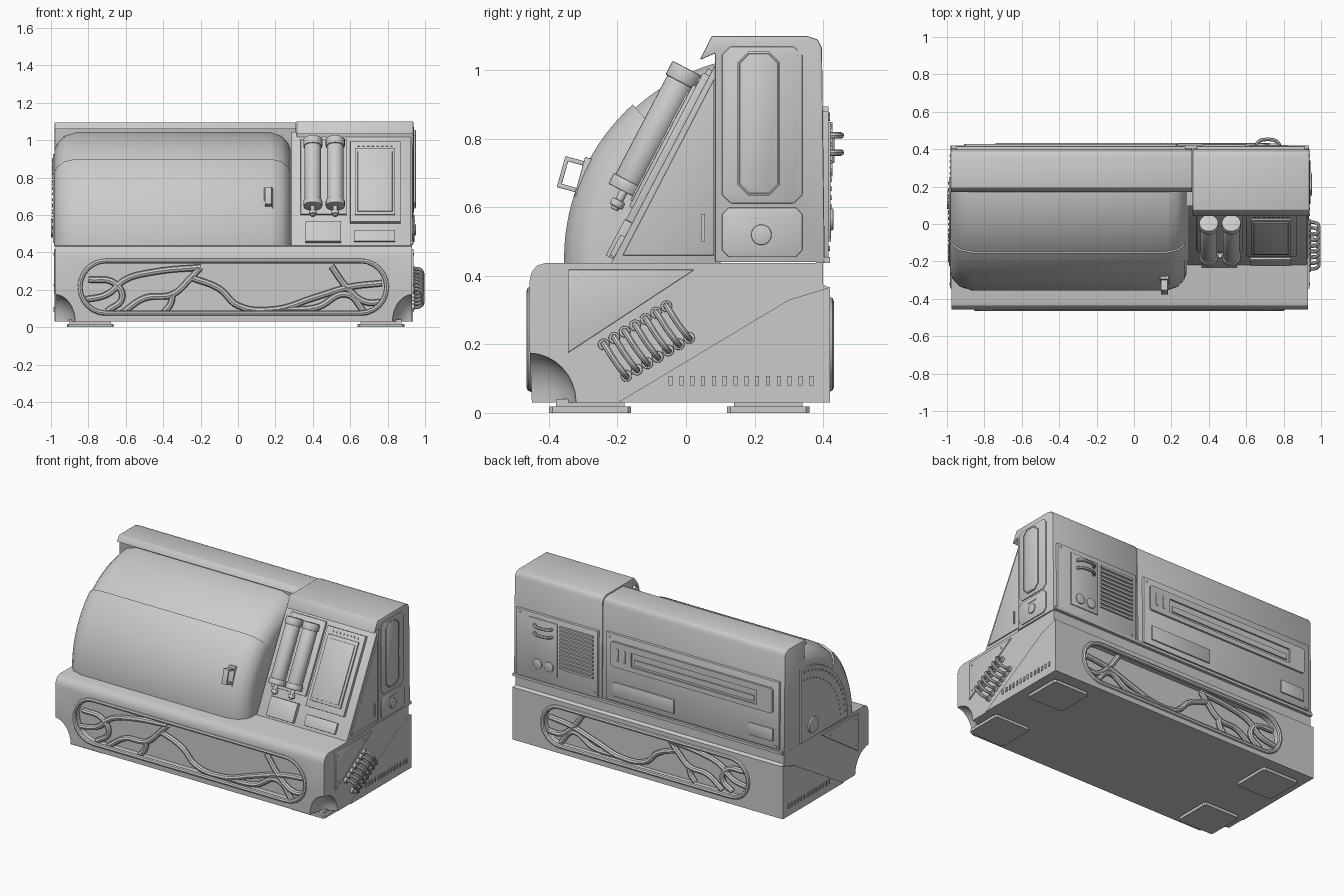
import bpy, bmesh, math
from mathutils import Matrix, Vector

if "Cube" in bpy.data.objects:
    bpy.data.objects.remove(bpy.data.objects["Cube"])

SLOPE = Matrix.Translation((0, -0.22, 0.44)) @ Matrix.Rotation(-0.483, 4, 'X')
ALL = bpy.context.collection


def mesh_obj(name, verts, faces, mat=None):
    me = bpy.data.meshes.new(name)
    me.from_pydata([mat @ Vector(v) if mat else v for v in verts], [], faces)
    bm = bmesh.new()
    bm.from_mesh(me)
    bmesh.ops.recalc_face_normals(bm, faces=bm.faces)
    bm.to_mesh(me)
    bm.free()
    o = bpy.data.objects.new(name, me)
    ALL.objects.link(o)
    return o


def prism(name, pts, axis, lo, hi, bevel=0, mat=None):
    put = {'x': lambda a, b, d: (d, a, b), 'y': lambda a, b, d: (a, d, b), 'z': lambda a, b, d: (a, b, d)}[axis]
    n = len(pts)
    verts = [put(a, b, d) for d in (lo, hi) for a, b in pts]
    faces = [list(range(n)), list(range(n, 2 * n))] + [[i, (i + 1) % n, n + (i + 1) % n, n + i] for i in range(n)]
    o = mesh_obj(name, verts, faces, mat)
    if bevel:
        m = o.modifiers.new('bevel', 'BEVEL')
        m.width, m.segments, m.limit_method = bevel, 2, 'ANGLE'
    return o


def rect(a0, a1, b0, b1, c=0.0):
    if not c:
        return [(a0, b0), (a1, b0), (a1, b1), (a0, b1)]
    return [(a0 + c, b0), (a1 - c, b0), (a1, b0 + c), (a1, b1 - c), (a1 - c, b1), (a0 + c, b1), (a0, b1 - c), (a0, b0 + c)]


def circle(a, b, r, n=24):
    return [(a + r * math.cos(2 * math.pi * i / n), b + r * math.sin(2 * math.pi * i / n)) for i in range(n)]


def stadium(a0, a1, b0, b1, n=12):
    r, m = (b1 - b0) / 2, (b0 + b1) / 2
    right = [(a1 - r + r * math.cos(t), m + r * math.sin(t)) for t in (math.pi * (i / n - .5) for i in range(n + 1))]
    return right + [(a0 + a1 - a, 2 * m - b) for a, b in right]


def tube(name, pts, r, cyclic=False, smooth=True, res=2):
    cu = bpy.data.curves.new(name, 'CURVE')
    cu.dimensions, cu.bevel_depth, cu.bevel_resolution, cu.resolution_u = '3D', r, res, 6
    cu.use_fill_caps = True
    sp = cu.splines.new('BEZIER' if smooth else 'POLY')
    ps = sp.bezier_points if smooth else sp.points
    ps.add(len(pts) - 1)
    for p, co in zip(ps, pts):
        p.co = co if smooth else (*co, 1)
        if smooth:
            p.handle_left_type = p.handle_right_type = 'AUTO'
    sp.use_cyclic_u = cyclic
    o = bpy.data.objects.new(name, cu)
    ALL.objects.link(o)
    return o


def sweep(name, prof, a0, a1, n, cy=0.25, cz=0.45):
    # turn an (x, radius) profile about the tank axis
    k = len(prof)
    ang = [math.radians(a0 + (a1 - a0) * i / n) for i in range(n + 1)]
    verts = [(x, cy - r * math.cos(t), cz + r * math.sin(t)) for t in ang for x, r in prof]
    faces = [[i * k + j, i * k + (j + 1) % k, (i + 1) * k + (j + 1) % k, (i + 1) * k + j] for i in range(n) for j in range(k)]
    return mesh_obj(name, verts, faces + [list(range(k)), list(range(n * k, n * k + k))])


def cut(o, cutter):
    m = o.modifiers.new('cut', 'BOOLEAN')
    m.operation, m.object, m.solver = 'DIFFERENCE', cutter, 'EXACT'
    bpy.context.view_layer.objects.active = o
    bpy.ops.object.modifier_apply(modifier='cut')
    bpy.data.objects.remove(cutter)


# base body with scooped front corners and window recesses
base = prism('base', [(-.45, .03), (-.457, .2), (-.457, .385), (-.45, .412), (-.435, .43), (-.41, .438), (.40, .438),
                      (.40, .375), (.42, .365), (.42, .03)], 'x', -.975, .93)
for x in (-.98, .935):
    bpy.ops.mesh.primitive_uv_sphere_add(segments=32, ring_count=16, radius=1, location=(x, -.46, .03))
    s = bpy.context.object
    s.scale = (.11, .14, .145)
    bpy.context.view_layer.update()
    cut(base, s)
cut(base, prism('front_window_cutter', stadium(-.84, .79, .08, .35), 'y', -.6, -.405))
cut(base, prism('back_window_cutter', stadium(-.73, .72, .08, .32), 'y', .375, .6))
for x in (-.79, .765):
    for y in (-.28, .24):
        prism('foot', rect(x - .125, x + .125, y - .12, y + .12, .01), 'z', 0, .018)
        prism('foot_plate', rect(x - .11, x + .11, y - .10, y + .10), 'z', .015, .04)

# window frames and branching lattice
BRANCHES = [[(-.83, .16), (-.7, .19), (-.6, .27), (-.45, .31), (-.2, .335)],
            [(-.62, .09), (-.5, .17), (-.35, .19), (-.26, .27), (-.2, .335)],
            [(-.25, .28), (-.1, .22), (0, .13), (.2, .11), (.4, .17), (.6, .23), (.77, .25)],
            [(.2, .11), (.42, .12), (.58, .19), (.68, .09)], [(-.8, .27), (-.66, .25), (-.62, .17), (-.7, .1)],
            [(.5, .34), (.58, .23), (.68, .15), (.78, .15)], [(-.4, .09), (-.36, .14), (-.35, .19)]]
for side, y, yb, k, dx, win in (('front', -.452, -.425, 1, 0, (-.845, .795, .075, .355)),
                                ('back', .418, .395, .88, .01, (-.735, .725, .075, .325))):
    tube(side + '_window_frame', [(a, y, b) for a, b in stadium(*win)], .014, True, False)
    for br in BRANCHES:
        tube(side + '_branch', [(x * k + dx, yb, .2 + (z - .215) * k) for x, z in br], .017)

# side plates, screws and vents on both ends of the base
for sg, xs in ((1, .93), (-1, -.975)):
    def side(name, pts, t, b=0, x0=xs, s=sg):
        return prism(name, pts, 'x', x0 - s * .01, x0 + s * t, b)
    side('lower_side_plate', [(-.2, .03), (.3, .33), (.42, .367), (.42, .03)], .006)
    side('corner_plate', [(-.345, .418), (.025, .418), (-.345, .175)], .008, .003)
    for y, z in ((-.32, .39), (-.06, .39), (-.32, .225)):
        side('screw', circle(y, z, .006, 10), .012)
    for i in range(14):
        y = -.045 + i * .0316
        side('side_vent', rect(y - .006, y + .006, .08, .108), .011)
# coiled hose on the right
for i in range(7):
    y, z = -.24 + i * .0305, .2 + i * .0185
    loop = [(.92, y, z), (.975, y + .004, z - .004), (.988, y + .032, z - .048), (.975, y + .062, z - .088), (.92, y + .066, z - .092)]
    tube('hose_loop', loop, .0095)
    for py, pz in ((y, z), (y + .066, z - .092)):
        prism('hose_socket', circle(py, pz, .017, 16), 'x', .92, .945, .003)

# rounded tank, front door shell and end dial
TANK = [(-.98, 0), (-.98, .5), (-.965, .535), (-.93, .572), (-.86, .594), (.17, .594), (.235, .572), (.268, .535), (.28, .5), (.28, 0)]
sweep('tank', TANK, -2, 100, 40)
sweep('tank_door', [(x * 1.003, r + .012 if r else 0) for x, r in TANK], -2, 48, 20)
sweep('end_dial', [(-.97, 0), (-.97, .48), (-.99, .475), (-.99, 0)], 0, 90, 32)
for i in range(17):
    t = math.radians(6 + i * 5)
    for r, d in ((.45, .007), (.40, .004)):
        prism('dial_dot', circle(.25 - r * math.cos(t), .45 + r * math.sin(t), d, 10), 'x', -.995, -.98)
prism('dial_knob', circle(.13, .53, .05), 'x', -1.0, -.97, .004)
# door handle
hm = Matrix.Translation((.163, -.33, .695)) @ Matrix.Rotation(-.27, 4, 'X')
for a, b, c, d in ((-.036, .06, .034, .047), (-.036, .06, -.047, -.034), (-.036, -.024, -.047, .047)):
    prism('handle_bar', rect(a, b, c, d), 'x', -.018, .018, .002, hm)
prism('handle_mount', rect(.02, .05, -.06, .06), 'x', -.023, .023, .003, hm)

# rear housing behind the tank and control tower
prism('rear_housing', [(.2, .44), (.2, 1.06), (.17, 1.06), (.195, 1.095), (.355, 1.095), (.385, 1.085), (.397, 1.06), (.405, .44)],
      'x', -.98, .31, .003)
prism('tower', [(.085, .44), (.085, 1.05), (.04, 1.03), (.075, 1.1), (.355, 1.1), (.385, 1.09), (.397, 1.065), (.405, .44)],
      'x', .313, .937, .004)
prism('console', [(-.22, .435), (.1, 1.045), (.1, .435)], 'x', .285, .925, .003)
prism('console_side_plate', [(-.185, .46), (.082, .46), (.082, .975)], 'x', .92, .932, .003)
prism('side_slot', rect(.045, .055, .5, .58), 'x', .92, .938)
prism('rear_ledge', rect(.38, .42, .438, .455), 'x', -.975, .935)
# tower side panels
prism('side_panel', rect(.105, .34, .612, 1.07, .025), 'x', .93, .942, .003)
prism('side_inset', rect(.155, .27, .64, 1.05, .028), 'x', .93, .95, .004)
tube('side_inset_rim', [(.945, a, b) for a, b in rect(.155, .27, .64, 1.05, .028)], .006, True, False, 1)
prism('side_hatch', rect(.105, .34, .455, .6, .02), 'x', .93, .943, .003)
prism('hatch_slot', rect(.185, .255, .566, .572), 'x', .93, .947)
prism('hatch_knob', circle(.22, .52, .03), 'x', .93, .951, .003)


# sloped console parts, given by front-view x and z
def slab(name, x0, x1, z0, z1, t, c=0, b=.002):
    f = lambda z: (z - .44) / .885
    return prism(name, rect(x0, x1, f(z0), f(z1), c), 'y', -t, .01, b, SLOPE)


slab('screen_panel', .60, .87, .555, .985, .018)
slab('screen_bezel', .625, .84, .59, .945, .028)
slab('screen', .64, .825, .605, .925, .034)
for i in range(8):
    slab('screen_light', .64 + i * .025, .652 + i * .025, .958, .968, .023, 0, 0)
slab('front_box', .36, .55, .45, .555, .022)
slab('front_plate', .62, .84, .455, .515, .012)
slab('tube_back_plate', .335, .58, .6, 1.0, .012)
# canisters
for x in (.40, .52):
    for nm, r, s0, s1 in (('canister', .045, .21, .59), ('canister_cap', .051, .56, .605), ('canister_base', .051, .2, .235),
                          ('canister_neck', .012, .14, .21), ('canister_nub', .021, .15, .172)):
        prism(nm, [(a, b) for a, b in circle(x, -.062, r)], 'z', s0, s1, .004, SLOPE)
    prism('canister_clip', rect(x - .02, x + .02, -.06, 0), 'z', .3, .5, 0, SLOPE)


# rear panels, given by x, z and outer y
def rear(name, x0, x1, z0, z1, y, c=0, b=.002):
    return prism(name, rect(x0, x1, z0, z1, c), 'y', .38, y, b)


rear('rear_panel', -.95, .275, .465, .895, .416)
slot = rear('rear_slot_frame', -.91, .235, .69, .85, .428, .01, 0)
cut(slot, prism('slot_cutter', rect(-.8, .09, .72, .81), 'y', .418, .6))
prism('slot_bar', rect(-.78, .07, .735, .77), 'y', .40, .426)
for x in (.13, .18):
    rear('slot_tab', x, x + .015, .73, .81, .433)
rear('rear_label', -.21, .22, .5, .59, .424)
rear('rear_small_label', -.91, -.74, .51, .59, .424)
rear('tower_rear_panel', .335, .915, .455, .88, .416)
rear('connector_panel', .62, .82, .51, .85, .422)
for i in range(11):
    rear('rear_vent', .365, .60, .57 + i * .026, .583 + i * .026, .426, 0, 0)
for x in (.755, .675):
    prism('rear_knob', circle(x, .565, .032), 'y', .40, .43, .003)
for z in (.81, .76):
    tube('rear_handle', [(.655, .41, z), (.66, .435, z), (.715, .452, z), (.77, .435, z), (.775, .41, z)], .0095)
for x, z in ((.89, .86), (.36, .48), (.25, .87), (-.93, .48)):
    prism('rear_screw', circle(x, z, .008, 10), 'y', .40, .42)

# turn curves into meshes and shade
bpy.ops.object.select_all(action='SELECT')
bpy.context.view_layer.objects.active = base
bpy.ops.object.convert(target='MESH')
bpy.ops.object.shade_smooth_by_angle(angle=math.radians(32))
